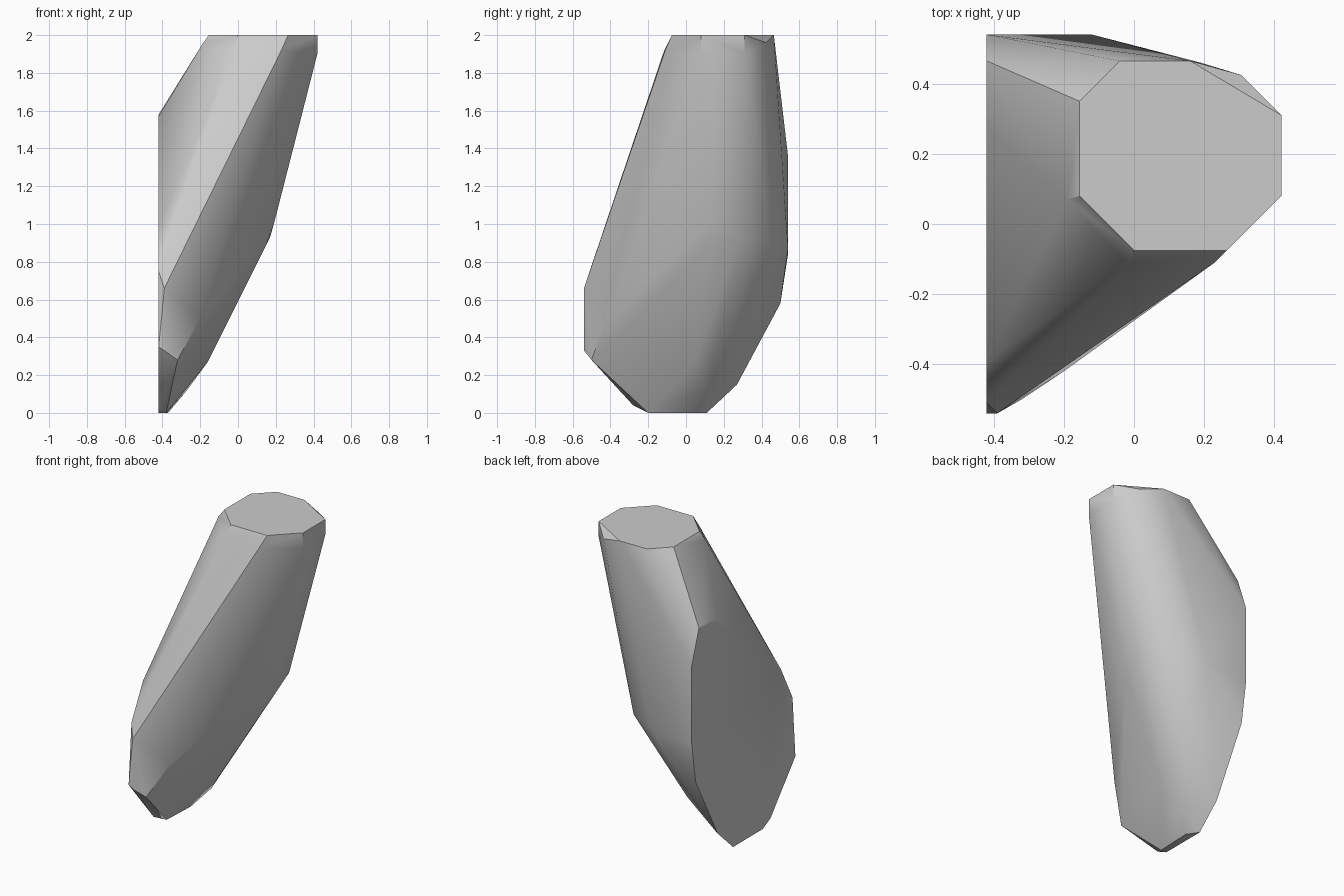
import bpy
import bmesh
import math

# Remove the default cube if it is there
default_cube = bpy.data.objects.get("Cube")
if default_cube:
    bpy.data.objects.remove(default_cube, do_unlink=True)

HALF_WIDTH = .42
HEIGHT = 2


def make_material(name, colour):
    material = bpy.data.materials.new(name)
    material.use_nodes = True
    material.diffuse_color = colour
    shader = material.node_tree.nodes["Principled BSDF"]
    shader.inputs["Base Color"].default_value = colour
    return material


def hull_object(name, points, material):
    """Wrap a convex shell around the section profiles."""
    mesh = bpy.data.meshes.new(name)
    bm = bmesh.new()
    for point in points:
        bm.verts.new(point)
    result = bmesh.ops.convex_hull(bm, input=bm.verts)
    inside = {v for v in result["geom_interior"] + result["geom_unused"]
              if isinstance(v, bmesh.types.BMVert)}
    bmesh.ops.delete(bm, geom=list(inside), context="VERTS")
    # Merge the triangles of the flat ends
    bmesh.ops.dissolve_limit(bm, angle_limit=math.radians(.5),
                             verts=bm.verts, edges=bm.edges)
    bmesh.ops.recalc_face_normals(bm, faces=bm.faces)
    bm.to_mesh(mesh)
    bm.free()
    mesh.materials.append(material)
    obj = bpy.data.objects.new(name, mesh)
    bpy.context.collection.objects.link(obj)
    return obj


# Flat eight-sided top, as x, y
top_profile = [(-.155, .08), (-.155, .35), (-.04, .465), (.16, .465),
               (.42, .31), (.42, .08), (.265, -.075), (0, -.075)]

# Flat upright cut on the right-hand side, as y, z
cut_profile = [(.465, 1.58), (.27, 1.57), (-.39, .98), (-.51, .75),
               (-.54, .35), (-.28, .04), (-.2, 0), (.11, 0),
               (.27, .15), (.5, .58), (.54, .84), (.54, 1.36)]

# Slight bevel just under the top
collar = [(-.19, .07, 1.95), (-.02, -.115, 1.92), (.23, -.11, 1.92),
          (.42, .08, 1.9), (.42, .31, 1.9), (.305, .425, 1.96),
          (.19, .46, 1.95)]

# Bend on the outer side and back
bend = [(.19, .12, 1), (.15, .1, .89), (.17, .29, .93),
        (.06, .46, .88), (-.12, .54, .87)]

# Rounded lower end
toe = [(-.39, -.54, .66), (-.39, -.54, .33), (-.32, -.5, .28),
       (-.2, -.42, .5), (-.16, .05, .27), (-.2, .27, .33),
       (-.27, .11, .12), (-.38, -.2, 0), (-.37, .04, 0)]

points = [(x, y, HEIGHT) for x, y in top_profile]
points += [(-HALF_WIDTH, y, z) for y, z in cut_profile]
points += collar + bend + toe

grey = make_material("plain grey", (.6, .6, .6, 1))
limb = hull_object("limb_segment", points, grey)

# Smooth the sides and keep the cut edges crisp
bpy.ops.object.select_all(action="DESELECT")
limb.select_set(True)
bpy.context.view_layer.objects.active = limb
bpy.ops.object.shade_smooth_by_angle(angle=math.radians(30))
